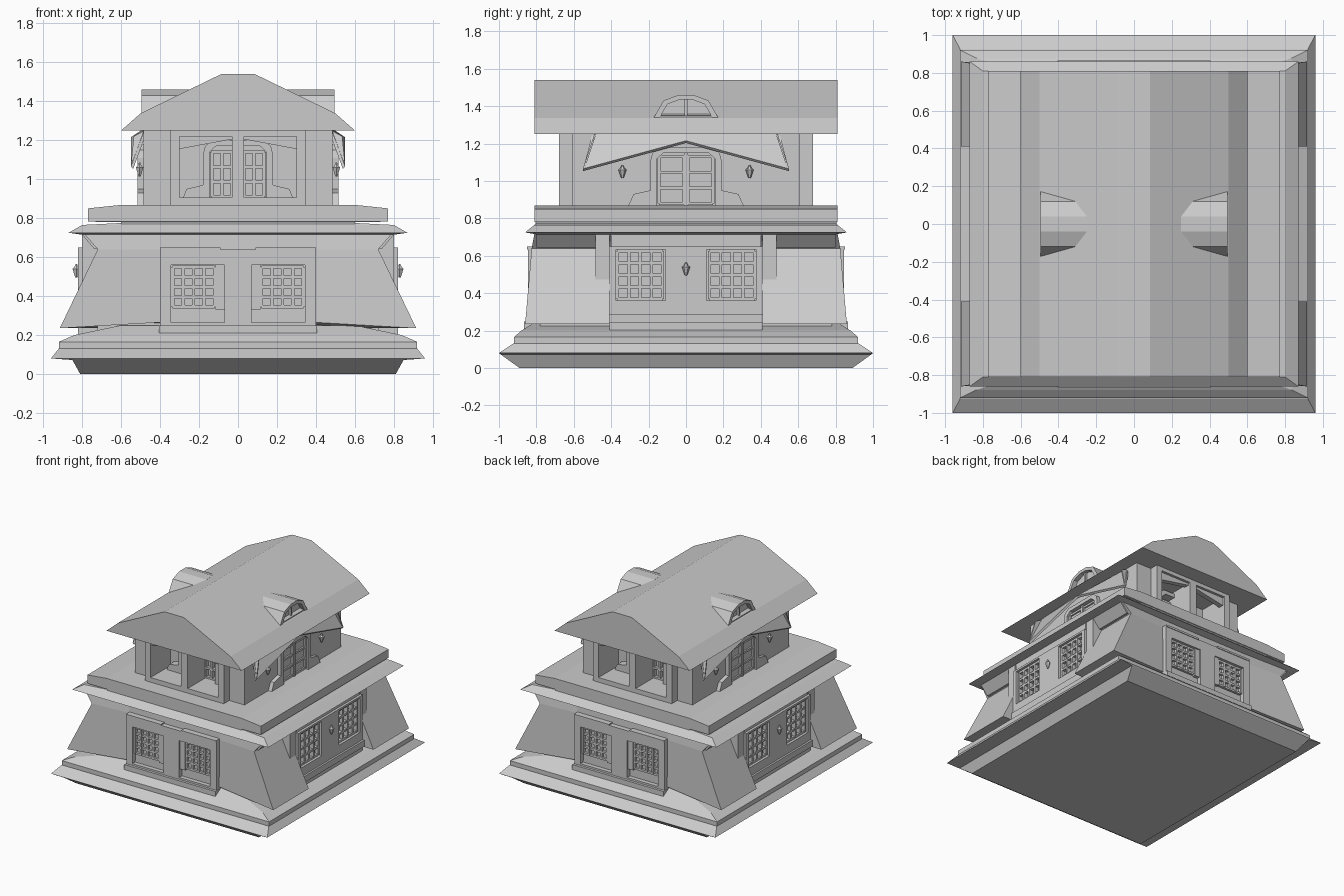
import bpy, bmesh, math
from mathutils import Matrix, Vector

if "Cube" in bpy.data.objects:
    bpy.data.objects.remove(bpy.data.objects["Cube"])

FRONT_BACK = (0, math.pi)
SIDES = (math.pi / 2, -math.pi / 2)


def finish(name, bm):
    bmesh.ops.recalc_face_normals(bm, faces=bm.faces)
    me = bpy.data.meshes.new(name)
    bm.to_mesh(me)
    bm.free()
    ob = bpy.data.objects.new(name, me)
    bpy.context.collection.objects.link(ob)
    return ob


def skin(bm, rings):
    """Join stacked rings of points and cap both ends."""
    vs = [[bm.verts.new(p) for p in r] for r in rings]
    n = len(vs[0])
    for a, b in zip(vs, vs[1:]):
        for i in range(n):
            bm.faces.new((a[i], a[(i + 1) % n], b[(i + 1) % n], b[i]))
    bm.faces.new(vs[0])
    bm.faces.new(vs[-1])


def tiers(name, rows):
    """Rectangular tiers: (half x, half y, z)."""
    bm = bmesh.new()
    skin(bm, [[(-x, -y, z), (x, -y, z), (x, y, z), (-x, y, z)] for x, y, z in rows])
    return finish(name, bm)


def prisms(name, parts, angles):
    """Prisms on a facade: (profile of (across, z), inner depth, outer depth)."""
    bm = bmesh.new()
    for ang in angles:
        rot = Matrix.Rotation(ang, 3, 'Z')
        for prof, d0, d1 in parts:
            skin(bm, [[rot @ Vector((u, -d, z)) for u, z in prof] for d in (d0, d1)])
    return finish(name, bm)


def box(u0, u1, z0, z1, d0, d1):
    return ([(u0, z0), (u1, z0), (u1, z1), (u0, z1)], d0, d1)


def both(part):
    prof, d0, d1 = part
    return [part, ([(-u, z) for u, z in prof], d0, d1)]


def pierced(w, z0, z1, d0, d1, a, b, h0, h1):
    """Wall panel with two mirrored openings a..b, h0..h1."""
    return (both(box(b, w, z0, z1, d0, d1)) + [box(-a, a, z0, z1, d0, d1)]
            + both(box(a, b, z0, h0, d0, d1)) + both(box(a, b, h1, z1, d0, d1)))


def muntins(u0, u1, z0, z1, cols, rows, d0, d1, t=0.008):
    out = []
    for i in range(cols + 1):
        u = u0 + (u1 - u0) * i / cols
        out += both(box(u - t, u + t, z0, z1, d0, d1))
    for j in range(rows + 1):
        z = z0 + (z1 - z0) * j / rows
        out += both(box(u0, u1, z - t, z + t, d0, d1 - 0.003))
    return out


def lamps(name, us, d, z):
    bm = bmesh.new()
    for ang in SIDES:
        rot = Matrix.Rotation(ang, 3, 'Z')
        for u in us:
            prof = ((0.006, -0.035), (0.012, -0.02), (0.022, 0.01), (0.012, 0.018), (0.004, 0.035))
            skin(bm, [[rot @ Vector((u + r * math.cos(k * math.pi / 3),
                                     -d + r * math.sin(k * math.pi / 3), z + h))
                       for k in range(6)] for r, h in prof])
    return finish(name, bm)


# Plinth
tiers("base_skirt", [(.81, .89, 0), (.85, .99, .072), (.96, 1.0, .08), (.92, .925, .13)])
tiers("plinth", [(.92, .92, .125), (.92, .92, .165), (.84, .88, .2), (.6, .8, .25)])

# Ground floor core and battered end walls
tiers("ground_floor_core", [(.72, .78, .2), (.72, .78, .72)])
for s, nm in ((-1, "front"), (1, "back")):
    bm = bmesh.new()
    rings = []
    for x, y, mid, z, zm in ((.915, .86, .81, .235, .265), (.72, .825, .805, .64, .64),
                             (.79, .81, .80, .72, .72)):
        rings.append([(-x, s * y, z), (-.4, s * mid, zm), (.4, s * mid, zm),
                      (x, s * y, z), (x, s * .41, z), (-x, s * .41, z)])
    skin(bm, rings)
    finish(nm + "_battered_wall", bm)

# Ground floor windows, front and back
prisms("front_window_panel",
       pierced(.40, .21, .64, .76, .845, .07, .345, .265, .56)
       + both(box(.09, .40, .635, .65, .76, .85)) + [box(-.405, .405, .205, .25, .76, .865)], FRONT_BACK)
prisms("front_window_glazing",
       both(box(.07, .345, .26, .56, .76, .80)) + muntins(.12, .335, .345, .55, 4, 4, .79, .83)
       + both(box(.07, .115, .33, .56, .79, .835)), FRONT_BACK)

# Ground floor windows, sides
prisms("side_window_bay",
       pierced(.41, .2, .65, .70, .82, .11, .375, .36, .635)
       + [box(-.41, .41, .24, .29, .74, .835), box(-.40, .40, .65, .72, .70, .80)]
       + both(box(.41, .485, .45, .72, .70, .80)), SIDES)
prisms("side_window_glazing",
       both(box(.11, .375, .36, .635, .70, .775)) + muntins(.125, .365, .37, .625, 4, 4, .77, .805), SIDES)
lamps("side_lamp", (0,), .83, .53)

# Skirt roof and terrace slab between the floors
tiers("lower_eave", [(.74, .80, .645), (.80, .80, .715), (.87, .86, .725), (.80, .81, .765), (.6, .8, .775)])
tiers("terrace_slab", [(.6, .805, .75), (.6, .805, .78), (.77, .81, .782), (.77, .81, .85), (.6, .81, .868)])

# Upper floor with loggias
tiers("upper_core", [(.485, .43, .86), (.485, .43, 1.27)])
prisms("upper_corner", both(box(.32, .485, .86, 1.27, .40, .61)), FRONT_BACK)
prisms("loggia_frame", pierced(.35, .86, 1.26, .43, .68, .03, .30, .905, 1.22), FRONT_BACK)
prisms("loggia_awning", both(([(.03, 1.225), (.03, 1.205), (.30, 1.155), (.30, 1.225)], .62, .66)), FRONT_BACK)

# Arched doorways with flared feet
half = [(.31, .865), (.28, .93), (.19, .95), (.19, 1.11), (.18, 1.15), (.14, 1.18)]
inner = [(.155, .875), (.155, 1.13)]
arch = half + [(-u, z) for u, z in half[::-1]]
ring_r = half + [(.0, 1.18), (.0, 1.15), (.12, 1.15), (.155, 1.12), (.155, .865)]
prisms("side_arch_surround", both((ring_r, .46, .515)), SIDES)
prisms("side_arch_glazing", muntins(.01, .145, .88, 1.13, 1, 3, .47, .50)
       + [box(-.01, .01, .87, 1.16, .47, .503)], SIDES)
prisms("loggia_arch_surround", both(([(u * .94, z + .02) for u, z in ring_r], .41, .50)), FRONT_BACK)
prisms("loggia_arch_glazing", muntins(.03, .135, .91, 1.14, 2, 3, .42, .46), FRONT_BACK)

# Sloping split awning over each side doorway
for s, nm in ((1, "right"), (-1, "left")):
    bm = bmesh.new()
    for m in (-1, 1):
        top = [(s * .48, m * .5, 1.255), (s * .49, 0, 1.255)]
        low = [(s * .55, 0, 1.215), (s * .55, m * .55, 1.065)]
        quad = top + low
        skin(bm, [quad, [(x - s * .012, y, z - .012) for x, y, z in quad]])
        skin(bm, [[(s * .48, m * .49, 1.25), (s * .55, m * .55, 1.07), (s * .535, m * .5, 1.22)],
                  [(s * .48, m * .48, 1.25), (s * .55, m * .54, 1.07), (s * .535, m * .49, 1.22)]])
    finish(nm + "_awning", bm)
lamps("upper_lamp", (-.34, .34), .505, 1.05)

# Main roof
roof = [(.60, 1.25), (.50, 1.338), (.085, 1.54)]
prisms("main_roof", [(roof + [(-u, z) for u, z in roof[::-1]], -.81, .81)], (0,))

# Polygonal dormers with lunette windows
outer = [(-.175, 1.335), (-.12, 1.43), (-.04, 1.46), (.04, 1.46), (.12, 1.43), (.175, 1.335)]
lun = [(u * .82, 1.335 + (z - 1.335) * .8) for u, z in outer]
prisms("dormer_hood", [(outer + lun[::-1], .25, .495), (lun, .25, .46)], SIDES)
prisms("dormer_bar", [box(-.008, .008, 1.335, 1.44, .45, .475), box(-.14, .14, 1.335, 1.35, .45, .49)], SIDES)
